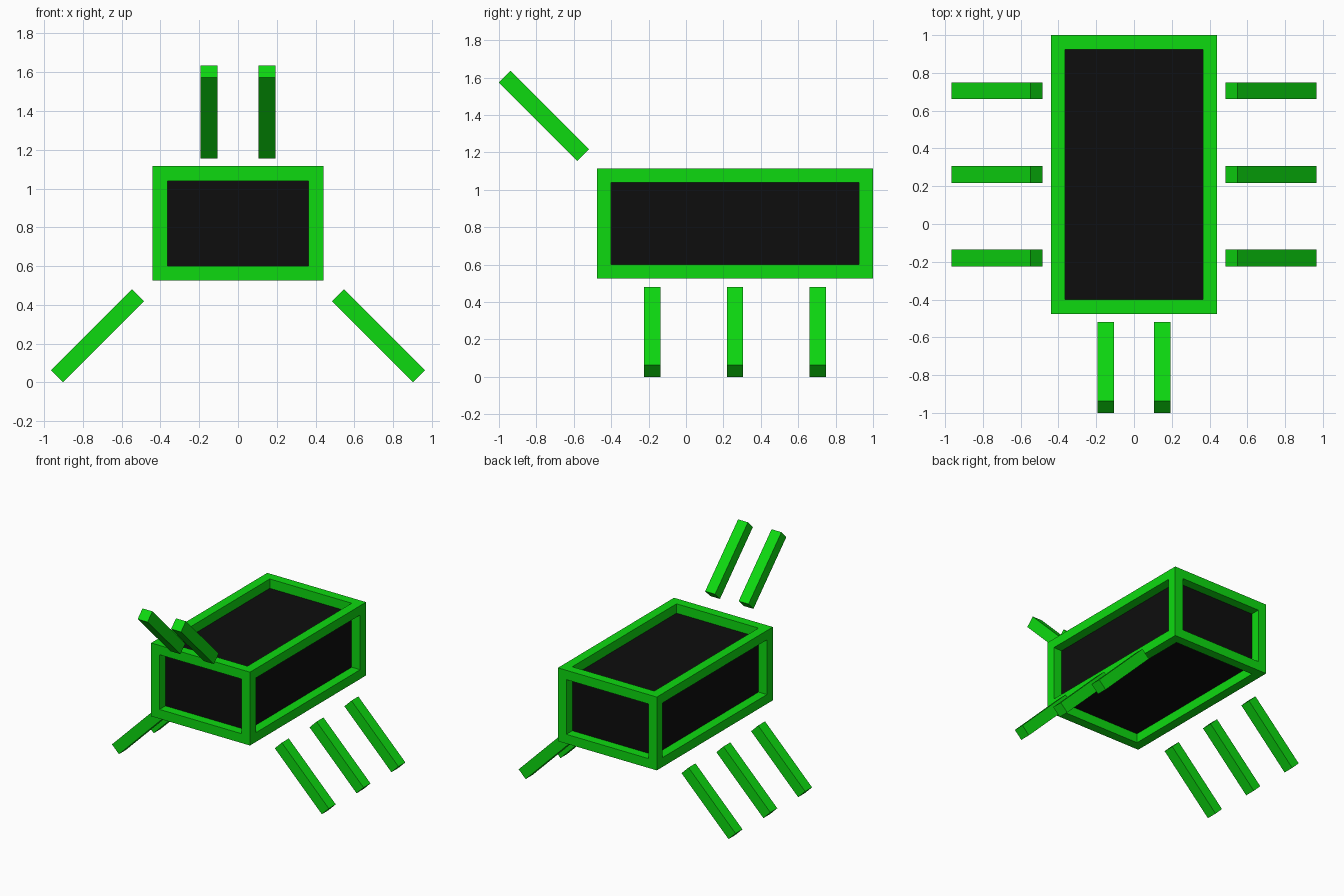
import bpy, bmesh, math
from mathutils import Matrix, Vector

if "Cube" in bpy.data.objects:
    bpy.data.objects.remove(bpy.data.objects["Cube"])


def material(name, colour):
    m = bpy.data.materials.new(name)
    m.diffuse_color = (*colour, 1)
    m.use_nodes = True
    m.node_tree.nodes["Principled BSDF"].inputs["Base Color"].default_value = m.diffuse_color
    return m


GREEN = material("bright green", (0.004, 0.70, 0.005))
BLACK = material("near black", (0.004, 0.004, 0.004))
BAR = 0.075        # thickness of the body frame
LIMB = 0.088       # thickness of legs and feelers
LIMB_LEN = 0.592


def box(name, size, centre, rot=None):
    bm = bmesh.new()
    bmesh.ops.create_cube(bm, size=1, matrix=Matrix.Diagonal((*size, 1)))
    mesh = bpy.data.meshes.new(name)
    bm.to_mesh(mesh)
    bm.free()
    mesh.materials.append(GREEN)
    ob = bpy.data.objects.new(name, mesh)
    ob.location = centre
    if rot:
        ob.rotation_euler = rot
    bpy.context.collection.objects.link(ob)
    return ob


# Body: green frame with black panels sunk one bar deep on every side
body = box("body", (0.88, 1.476, 0.59), (0, 0.262, 0.82))
body.data.materials.append(BLACK)
bm = bmesh.new()
bm.from_mesh(body.data)
panels = list(bm.faces)
bmesh.ops.inset_individual(bm, faces=panels, thickness=BAR, use_even_offset=True)
for f in bmesh.ops.extrude_discrete_faces(bm, faces=panels)["faces"]:
    f.normal_update()
    bmesh.ops.translate(bm, verts=f.verts, vec=Vector(f.normal) * -BAR)
    f.material_index = 1
bm.to_mesh(body.data)
bm.free()

for side, label in ((-1, "left"), (1, "right")):
    # Three splayed legs per side
    for i, y in enumerate((-0.18, 0.262, 0.705)):
        box(f"{label}_leg_{i + 1}", (LIMB_LEN, LIMB, LIMB),
            (side * 0.725, y, 0.24), (0, side * math.pi / 4, 0))
    # Feeler slanting up and forward
    box(f"{label}_feeler", (LIMB, LIMB_LEN, LIMB),
        (side * 0.149, -0.76, 1.395), (-math.pi / 4, 0, 0))
